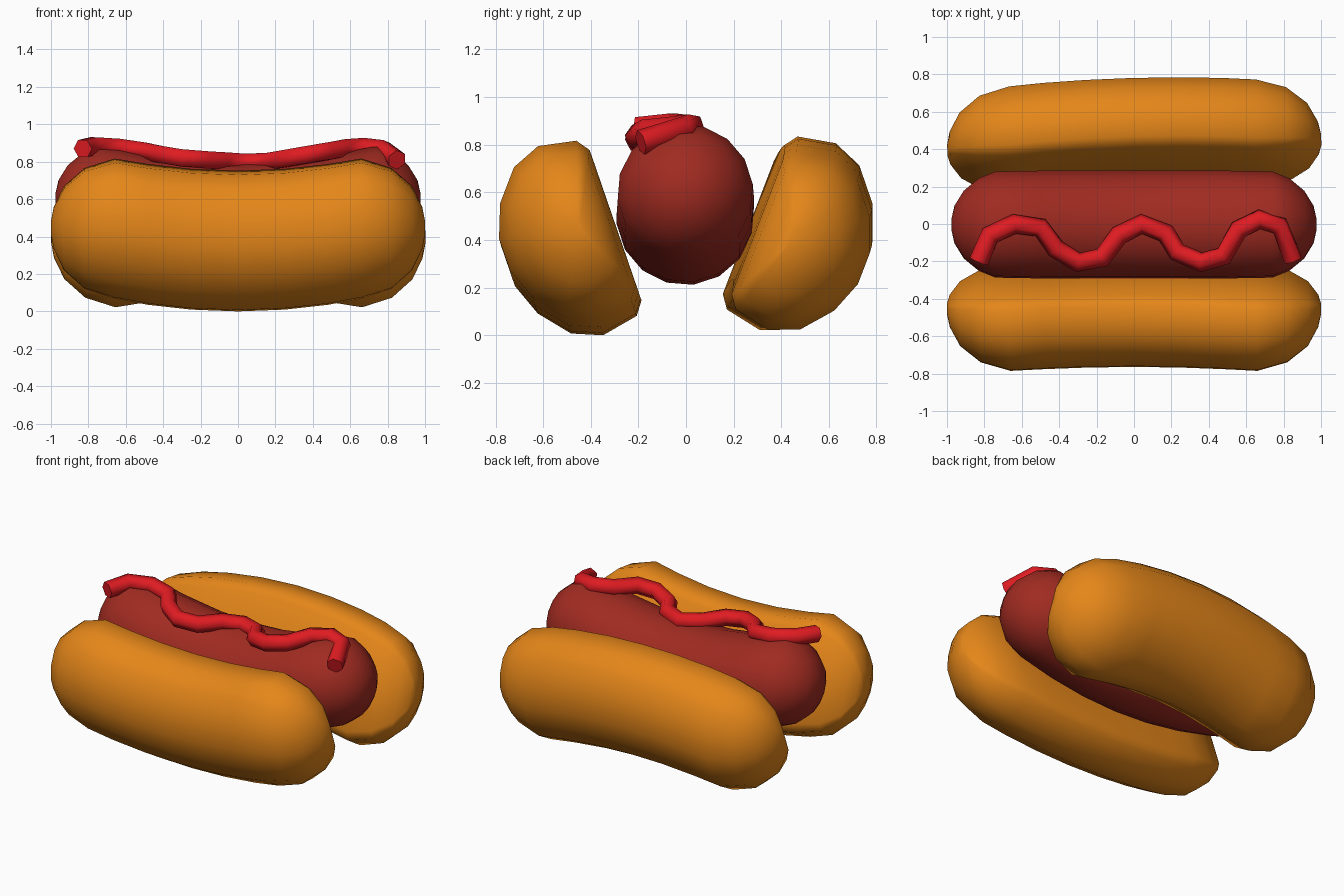
import bpy, bmesh, math
from mathutils import Matrix, Vector

if "Cube" in bpy.data.objects:
    bpy.data.objects.remove(bpy.data.objects["Cube"])


def material(name, rgb):
    m = bpy.data.materials.new(name)
    m.diffuse_color = (*rgb, 1)
    m.use_nodes = True
    m.node_tree.nodes["Principled BSDF"].inputs["Base Color"].default_value = m.diffuse_color
    return m


BREAD = material("golden bread", (0.78, 0.240, 0.010))
MEAT = material("red brown meat", (0.35, 0.024, 0.015))
SAUCE = material("bright red sauce", (0.74, 0.0115, 0.016))


def smooth(ob, angle):
    bpy.ops.object.select_all(action='DESELECT')
    ob.select_set(True)
    bpy.context.view_layer.objects.active = ob
    bpy.ops.object.shade_smooth_by_angle(angle=math.radians(angle))


def loft(name, stations, section, pivot, bend, straight, mat, matrix):
    """Sweep a (y, z) section along x, shrinking to rounded ends and bending up."""
    bm = bmesh.new()
    full = [(-x, s) for x, s in reversed(stations) if x > 0] + stations
    rings = []
    for x, s in full:
        lift = bend * (min(abs(x), straight) / straight) ** 2
        rings.append([bm.verts.new((x, pivot + (y - pivot) * s, z * s + lift))
                      for y, z in section])
    n = len(section)
    for a, b in zip(rings, rings[1:]):
        for i in range(n):
            j = (i + 1) % n
            bm.faces.new((a[i], a[j], b[j], b[i]))
    bm.faces.new(rings[0])
    bm.faces.new(rings[-1])
    bmesh.ops.recalc_face_normals(bm, faces=bm.faces)
    me = bpy.data.meshes.new(name)
    bm.to_mesh(me)
    bm.free()
    me.transform(matrix)
    me.materials.append(mat)
    ob = bpy.data.objects.new(name, me)
    bpy.context.collection.objects.link(ob)
    smooth(ob, 60)
    return ob


# Bun halves: D-shaped section, flat side facing the sausage
upper = [(0.20, 0.30), (0.16, 0.355), (0.0, 0.386), (-0.125, 0.335), (-0.23, 0.21), (-0.283, 0.07)]
section = upper + [(y, -z) for y, z in reversed(upper)]
bun_stations = [(0, 1), (0.25, 1), (0.48, 1), (0.66, 0.995), (0.82, 0.86),
                (0.93, 0.60), (0.985, 0.30), (1.0, 0.10)]
drop = Matrix.Translation((0, 0, -0.05))
front = Matrix.Translation((0, -0.49, 0.412)) @ Matrix.Rotation(math.radians(19), 4, 'X') @ drop
loft("front_bun_half", bun_stations, section, 0.05, 0.07, 0.66, BREAD, front)
# Back half is the same bun rolled over, so its ends bend down, and turned slightly
back = (Matrix.Translation((0, 0.473, 0.399)) @ Matrix.Rotation(0.028, 4, 'Z')
        @ Matrix.Rotation(math.radians(180 - 21), 4, 'X') @ drop)
loft("back_bun_half", bun_stations, section, 0.05, 0.07, 0.66, BREAD, back)

# Sausage: round section with ends bent up
circle = [(0.290 * math.cos(math.tau * (i + 0.3) / 16), 0.290 * math.sin(math.tau * (i + 0.3) / 16))
          for i in range(16)]
meat_stations = [(0, 1), (0.25, 1), (0.5, 1), (0.74, 0.985), (0.83, 0.86),
                 (0.91, 0.63), (0.96, 0.35), (0.975, 0.12)]
loft("sausage", meat_stations, circle, 0, 0.10, 0.72, MEAT, Matrix.Translation((0, -0.003, 0.5)))

# Sauce: wavy six-sided tube along the top
path = [(-0.83, -0.20, 0.87), (-0.77, -0.06, 0.885), (-0.64, 0.0, 0.877), (-0.50, -0.02, 0.857),
        (-0.42, -0.13, 0.84), (-0.30, -0.205, 0.82), (-0.17, -0.18, 0.81), (-0.08, -0.06, 0.805),
        (0.04, 0.0, 0.797), (0.17, -0.05, 0.802), (0.23, -0.15, 0.812), (0.36, -0.205, 0.835),
        (0.48, -0.17, 0.855), (0.56, -0.03, 0.87), (0.67, 0.025, 0.878), (0.78, -0.01, 0.865),
        (0.85, -0.19, 0.81)]
cu = bpy.data.curves.new("sauce_path", 'CURVE')
cu.dimensions = '3D'
cu.bevel_depth = 0.053
cu.bevel_resolution = 1
cu.use_fill_caps = True
sp = cu.splines.new('POLY')
sp.points.add(len(path) - 1)
for p, co in zip(sp.points, path):
    p.co = (*co, 1)
cu.materials.append(SAUCE)
sauce = bpy.data.objects.new("sauce_squiggle", cu)
bpy.context.collection.objects.link(sauce)
bpy.ops.object.select_all(action='DESELECT')
sauce.select_set(True)
bpy.context.view_layer.objects.active = sauce
bpy.ops.object.convert(target='MESH')
smooth(bpy.context.view_layer.objects.active, 65)
